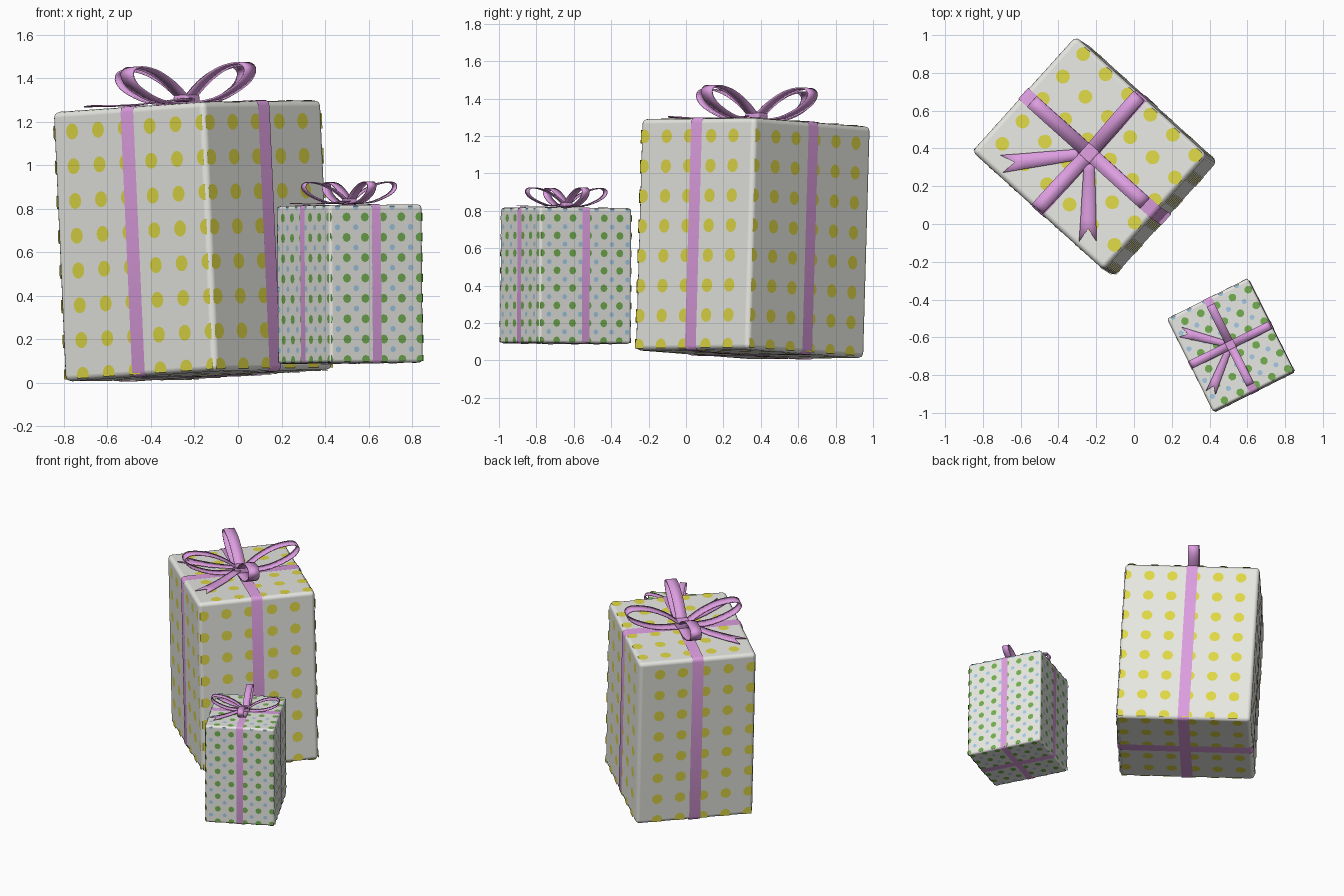
import bpy, bmesh, math
from mathutils import Vector, Matrix

if "Cube" in bpy.data.objects:
    bpy.data.objects.remove(bpy.data.objects["Cube"])


def material(name, rgb):
    m = bpy.data.materials.new(name)
    m.diffuse_color = (*rgb, 1)
    m.use_nodes = True
    m.node_tree.nodes["Principled BSDF"].inputs["Base Color"].default_value = m.diffuse_color
    return m


WHITE = material("paper white", (0.80, 0.80, 0.76))
PINK = material("ribbon pink", (0.72, 0.34, 0.74))
YELLOW = material("dot yellow", (0.74, 0.69, 0.06))
GREEN = material("dot green", (0.17, 0.43, 0.08))
BLUE = material("dot blue", (0.38, 0.61, 0.82))

# Gift proportions (the small gift is a scaled copy)
HX, HY, HZ = 0.41, 0.47, 0.62
STEP = 0.16


def finish(name, bm, mat, frame, thick=0.0, bevel=0.0, smooth=True):
    me = bpy.data.meshes.new(name)
    bm.to_mesh(me)
    bm.free()
    me.materials.append(mat)
    ob = bpy.data.objects.new(name, me)
    bpy.context.collection.objects.link(ob)
    ob.matrix_world = frame
    if smooth:
        bpy.ops.object.select_all(action='DESELECT')
        ob.select_set(True)
        bpy.context.view_layer.objects.active = ob
        bpy.ops.object.shade_smooth_by_angle(angle=math.radians(40))
    if bevel:
        b = ob.modifiers.new("round edges", 'BEVEL')
        b.width, b.segments = bevel, 3
        b.harden_normals = True
    if thick:
        s = ob.modifiers.new("thickness", 'SOLIDIFY')
        s.thickness, s.offset = thick, 0
    return ob


def block(name, size, z, bevel, mat, frame):
    bm = bmesh.new()
    bmesh.ops.create_cube(bm, size=1)
    bmesh.ops.scale(bm, vec=size, verts=bm.verts)
    bmesh.ops.translate(bm, vec=(0, 0, z), verts=bm.verts)
    finish(name, bm, mat, frame, bevel=bevel)


def strip(bm, pts, half_width, angle, closed=False):
    """Ribbon following (radius, height) points in the plane at an angle."""
    rot = Matrix.Rotation(angle, 3, 'Z')
    rows = [[bm.verts.new(rot @ Vector((r, s * half_width, h))) for s in (-1, 1)]
            for r, h in pts]
    pairs = list(zip(rows, rows[1:]))
    if closed:
        pairs.append((rows[-1], rows[0]))
    for a, b in pairs:
        bm.faces.new((a[0], b[0], b[1], a[1]))


def rounded_rect(hw, hh, r):
    pts = []
    for q, (sx, sy) in enumerate(((1, 1), (-1, 1), (-1, -1), (1, -1))):
        for k in range(4):
            a = math.radians(90 * q + 30 * k)
            pts.append((sx * (hw - r) + r * math.cos(a), sy * (hh - r) + r * math.sin(a)))
    return pts


def smooth_curve(ctrl, n=4):
    """Catmull-Rom through the control points."""
    p = [Vector(c) for c in ctrl]
    p = [p[0]] + p + [p[-1]]
    out = []
    for i in range(1, len(p) - 2):
        a, b, c, d = p[i - 1:i + 3]
        for k in range(n):
            t = k / n
            out.append(0.5 * (2 * b + (c - a) * t + (2 * a - 5 * b + 4 * c - d) * t * t
                              + (3 * b - a - 3 * c + d) * t ** 3))
    return out + [p[-1]]


def dots(name, mat, frame, radius, sides, shift, side_x_phase):
    """Lattice of flat dots on all six faces, cut off at the edges."""
    half = (HX, HY, HZ)
    layouts = ((0, 1, 2, -0.455, 0.525), (1, 0, 2, side_x_phase, 0.525),
               (2, 0, 1, 0.367, 0.377))
    bm = bmesh.new()
    for n, u, v, pu, pv in layouts:
        lu, lv = half[u] - 0.01, half[v] - 0.01
        for s in (-1, 1):
            for i in range(-9, 10):
                for j in range(-9, 10):
                    cu, cv = pu + shift + STEP * i, pv + shift + STEP * j
                    if abs(cu) > lu + radius * 0.6 or abs(cv) > lv + radius * 0.6:
                        continue
                    ring = []
                    for k in range(sides):
                        a = 2 * math.pi * k / sides
                        co = Vector((0, 0, 0))
                        co[n] = s * (half[n] + 0.002)
                        co[u] = max(-lu, min(lu, cu + radius * math.cos(a)))
                        co[v] = max(-lv, min(lv, cv + radius * math.sin(a)))
                        if not any((co - c).length < 1e-5 for c in ring):
                            ring.append(co)
                    if len(ring) < 3:
                        continue
                    f = bm.faces.new([bm.verts.new(c + Vector((0, 0, HZ))) for c in ring])
                    f.normal_update()
                    if f.normal[n] * s < 0:
                        f.normal_flip()
    finish(name, bm, mat, frame, smooth=False)


def gift(label, base, up, turn, scale, dot_sets):
    tilt = Vector((0, 0, 1)).rotation_difference(Vector(up)).to_matrix().to_4x4()
    frame = (Matrix.Translation(base) @ tilt @ Matrix.Rotation(math.radians(turn), 4, 'Z')
             @ Matrix.Scale(scale, 4))
    top = 2 * HZ

    # Wrapped box and its printed dots
    block(label + "_box", (2 * HX, 2 * HY, top), HZ, 0.028, WHITE, frame)
    for name, mat, radius, sides, shift, phase in dot_sets:
        dots(f"{label}_{name}", mat, frame, radius, sides, shift, phase)

    # Two ribbon bands round the box
    bm = bmesh.new()
    for hw, angle, lift in ((HX, 0, 0.004), (HY, math.pi / 2, 0.005)):
        ring = [(x, z + HZ) for x, z in rounded_rect(hw + lift, HZ + lift, 0.028)]
        strip(bm, ring, 0.039, angle, closed=True)
    bmesh.ops.recalc_face_normals(bm, faces=bm.faces)
    finish(label + "_ribbon_bands", bm, PINK, frame)

    # Four bow loops
    loop = smooth_curve([(0.02, 0.035), (0.12, 0.11), (0.24, 0.165), (0.36, 0.18),
                         (0.40, 0.145), (0.35, 0.085), (0.20, 0.025), (0.02, 0.012)])
    bm = bmesh.new()
    for k in range(4):
        strip(bm, [(r, top + h) for r, h in loop], 0.038, k * math.pi / 2)
    finish(label + "_bow_loops", bm, PINK, frame, thick=0.008)

    # Two notched tails
    bm = bmesh.new()
    for deg in (139, 221):
        rot = Matrix.Rotation(math.radians(deg), 3, 'Z')
        rows = []
        for r, h, w, notch in ((0.02, 0.035, 0.026, 0), (0.10, 0.026, 0.03, 0),
                               (0.22, 0.016, 0.036, 0), (0.35, 0.014, 0.041, 0),
                               (0.47, 0.018, 0.047, 0.07)):
            rows.append([bm.verts.new(rot @ Vector((r - (notch if s == 0 else 0), s * w, top + h)))
                         for s in (-1, 0, 1)])
        for a, b in zip(rows, rows[1:]):
            for i in (0, 1):
                bm.faces.new((a[i], b[i], b[i + 1], a[i + 1]))
    finish(label + "_bow_tails", bm, PINK, frame, thick=0.006)

    # Knot
    block(label + "_bow_knot", (0.10, 0.09, 0.055), top + 0.03, 0.018, PINK, frame)


gift("large_gift", (-0.18, 0.34, 0.033), (-0.055, 0.035, 1.24), 48, 1.0,
     [("yellow_dots", YELLOW, 0.037, 14, 0.0, -0.375)])
gift("small_gift", (0.517, -0.645, 0.09), (-0.008, 0.006, 1.0), 26.5, 0.585,
     [("green_dots", GREEN, 0.036, 8, 0.0, -0.26),
      ("blue_dots", BLUE, 0.024, 8, 0.08, -0.26)])
